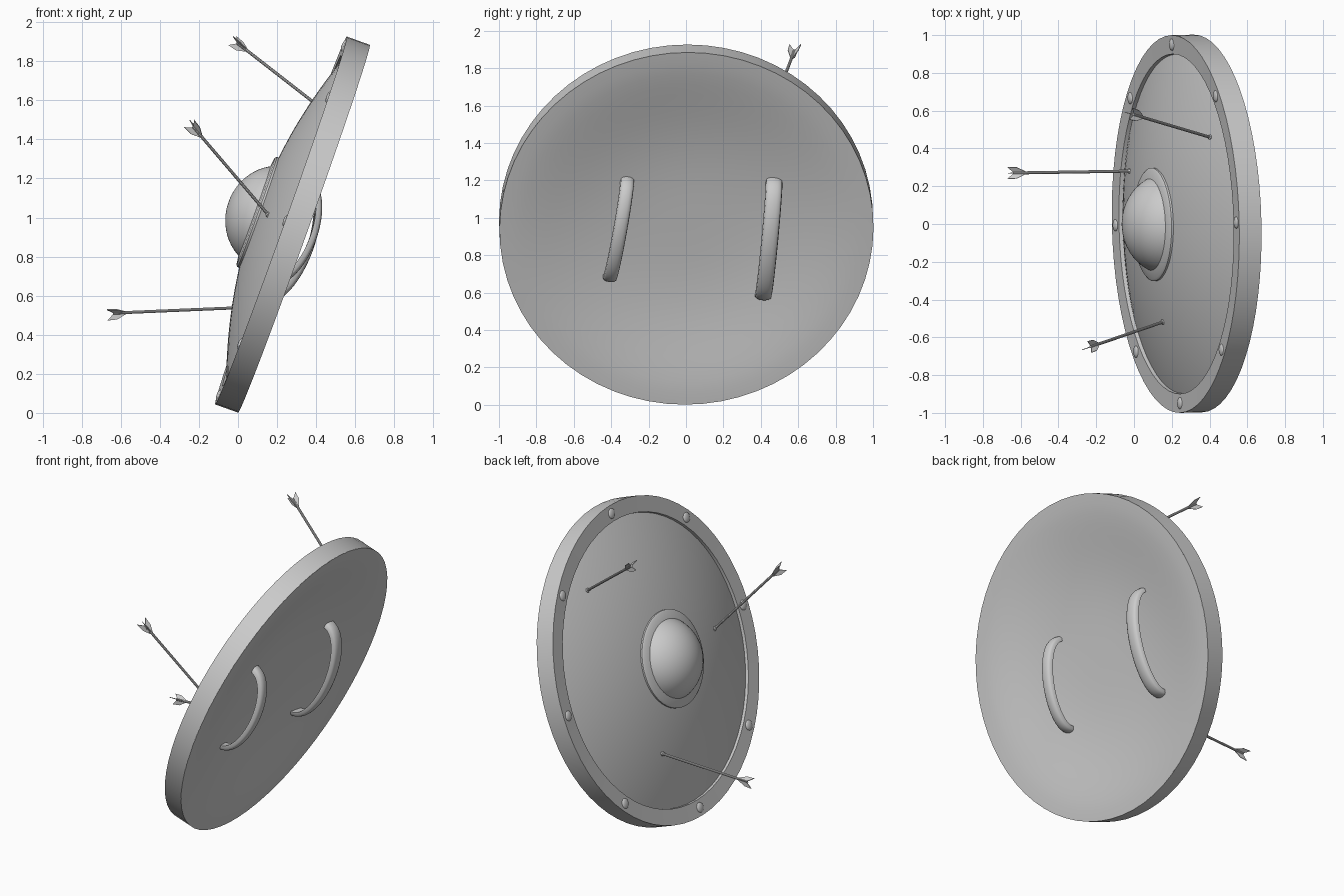
import bpy, bmesh, math
from mathutils import Matrix, Vector

if "Cube" in bpy.data.objects:
    bpy.data.objects.remove(bpy.data.objects["Cube"], do_unlink=True)

grey = bpy.data.materials.new("plain_grey")
grey.use_nodes = True
grey.diffuse_color = (0.6, 0.6, 0.6, 1)
grey.node_tree.nodes["Principled BSDF"].inputs["Base Color"].default_value = (0.6, 0.6, 0.6, 1)

# Shield frame: local x runs up the shield, local z points out of its face
FRAME = (Matrix.Translation((0.22, 0, 0.985)) @ Matrix.Rotation(math.radians(1.3), 4, "Z")
         @ Matrix.Rotation(math.radians(-70.3), 4, "Y"))
DEPTH = 0.125


def finish(name, bm, matrix=FRAME, angle=35):
    """Turn a bmesh into a smooth-shaded object placed by a matrix."""
    bmesh.ops.recalc_face_normals(bm, faces=bm.faces)
    mesh = bpy.data.meshes.new(name)
    bm.to_mesh(mesh)
    bm.free()
    mesh.materials.append(grey)
    obj = bpy.data.objects.new(name, mesh)
    bpy.context.collection.objects.link(obj)
    obj.matrix_world = matrix
    bpy.ops.object.select_all(action="DESELECT")
    obj.select_set(True)
    bpy.context.view_layer.objects.active = obj
    bpy.ops.object.shade_smooth_by_angle(angle=math.radians(angle))


def lathe(name, profile, steps=64, closed=False, matrix=FRAME):
    """Spin (radius, height) points around local z."""
    bm = bmesh.new()
    verts = [bm.verts.new((r, 0, h)) for r, h in profile]
    pairs = list(zip(verts, verts[1:] + verts[:1]))
    edges = [bm.edges.new(p) for p in (pairs if closed else pairs[:-1])]
    bmesh.ops.spin(bm, geom=verts + edges, cent=(0, 0, 0), axis=(0, 0, 1),
                   angle=math.tau, steps=steps, use_merge=True)
    bmesh.ops.remove_doubles(bm, verts=bm.verts, dist=0.0001)
    finish(name, bm, matrix)


def front(r):
    return 0.1375 - 0.2 * r * r


def back(r):
    return 0.1 * (1 - r ** 3) ** 2 - DEPTH


# Board, domed on the face and gently hollowed behind
radii = [i / 16 for i in range(17)]
board = [(r * 0.94, front(r * 0.94)) for r in radii]
board += [(r * 0.998, back(r * 0.998)) for r in reversed(radii)]
lathe("shield_board", board)

# Raised rim band
lathe("shield_rim", [(0.895, -0.06), (0.9, -0.004), (1, 0), (1, -DEPTH), (0.985, 0.004 - DEPTH)],
      closed=True)

# Boss collar and round boss
lathe("boss_collar", [(0.22, 0.1), (0.22, 0.147), (0.29, 0.138), (0.3, 0.13), (0.3, 0.1)], 48, True)
boss = [(0.27 * math.cos(a), 0.035 + 0.25 * math.sin(a))
        for a in (math.radians(15 + 75 * i / 12) for i in range(13))]
lathe("boss", boss, 48)

# Eight rivets around the rim
for i in range(8):
    bm = bmesh.new()
    bmesh.ops.create_uvsphere(bm, u_segments=16, v_segments=10, radius=0.032)
    place = Matrix.Rotation(math.tau * i / 8, 4, "Z") @ Matrix.Translation((0.95, 0, -0.003))
    finish(f"rivet_{i + 1}", bm, FRAME @ place @ Matrix.Diagonal((1, 1, 0.4, 1)))


def strap(name, top, bottom, width, peak, thick=0.035, steps=28):
    """Arched band with a flat inside, a rounded outside and steep ends."""
    top, bottom = Vector(top), Vector(bottom)
    run = (top - bottom).normalized()
    across = Vector((-run.y, run.x, 0))
    bm = bmesh.new()
    rings = []

    def spine(a):
        p = bottom.lerp(top, (1 - math.cos(a)) / 2)
        foot = back(p.length) + 0.015
        return Vector((p.x, p.y, foot + (peak + thick - foot) * math.sin(a) ** 0.9))

    for i in range(steps + 1):
        a = math.pi * i / steps
        along = spine(min(a + 0.05, math.pi)) - spine(max(a - 0.05, 0))
        out = across.cross(along).normalized()
        ring = []
        for k in range(9):
            b = math.pi * k / 8
            ring.append(bm.verts.new(spine(a) + across * width / 2 * math.cos(b)
                                     + out * thick * max(math.sin(b), 0) ** 0.5))
        rings.append(ring)
    for a, b in zip(rings, rings[1:]):
        for k in range(9):
            j = (k + 1) % 9
            bm.faces.new((a[k], a[j], b[j], b[k]))
    bm.faces.new(rings[0])
    bm.faces.new(rings[-1])
    finish(name, bm, angle=45)


strap("arm_strap", (0.23, 0.468), (-0.395, 0.415), 0.09, -0.215)
strap("hand_grip", (0.23, -0.318), (-0.295, -0.405), 0.075, -0.195)


def arrow(index, tail, entry):
    """Shaft stuck in the board, with three swept feathers and a splintered hole."""
    tail, entry = Vector(tail), Vector(entry)
    aim = entry - tail
    length = aim.length
    place = Matrix.Translation(tail) @ aim.to_track_quat("Z", "Y").to_matrix().to_4x4()
    lathe(f"arrow_{index}_shaft", [(0, 0), (0.008, 0), (0.008, length + 0.02), (0, length + 0.03)],
          10, matrix=place)
    lathe(f"arrow_{index}_hole", [(0.008, length - 0.005), (0.014, length), (0.014, length + 0.02)],
          7, matrix=place)
    bm = bmesh.new()
    outline = [(0.006, 0.07), (0.034, 0.02), (0.037, -0.03), (0.006, 0)]
    for k in range(3):
        spin = Matrix.Rotation(math.tau * k / 3 + 0.5, 4, "Z")
        sides = [[bm.verts.new(spin @ Vector((r, y, h))) for r, h in outline] for y in (-0.002, 0.002)]
        for s in sides:
            bm.faces.new(s)
        for n in range(4):
            m = (n + 1) % 4
            bm.faces.new((sides[0][n], sides[0][m], sides[1][m], sides[1][n]))
    finish(f"arrow_{index}_feathers", bm, place)


# Three arrows: tail and point of entry
arrow(1, (-0.005, 0.58, 1.895), (0.4, 0.46, 1.58))
arrow(2, (-0.23, -0.65, 1.465), (0.15, -0.52, 1.02))
arrow(3, (-0.64, 0.27, 0.511), (-0.03, 0.28, 0.537))
